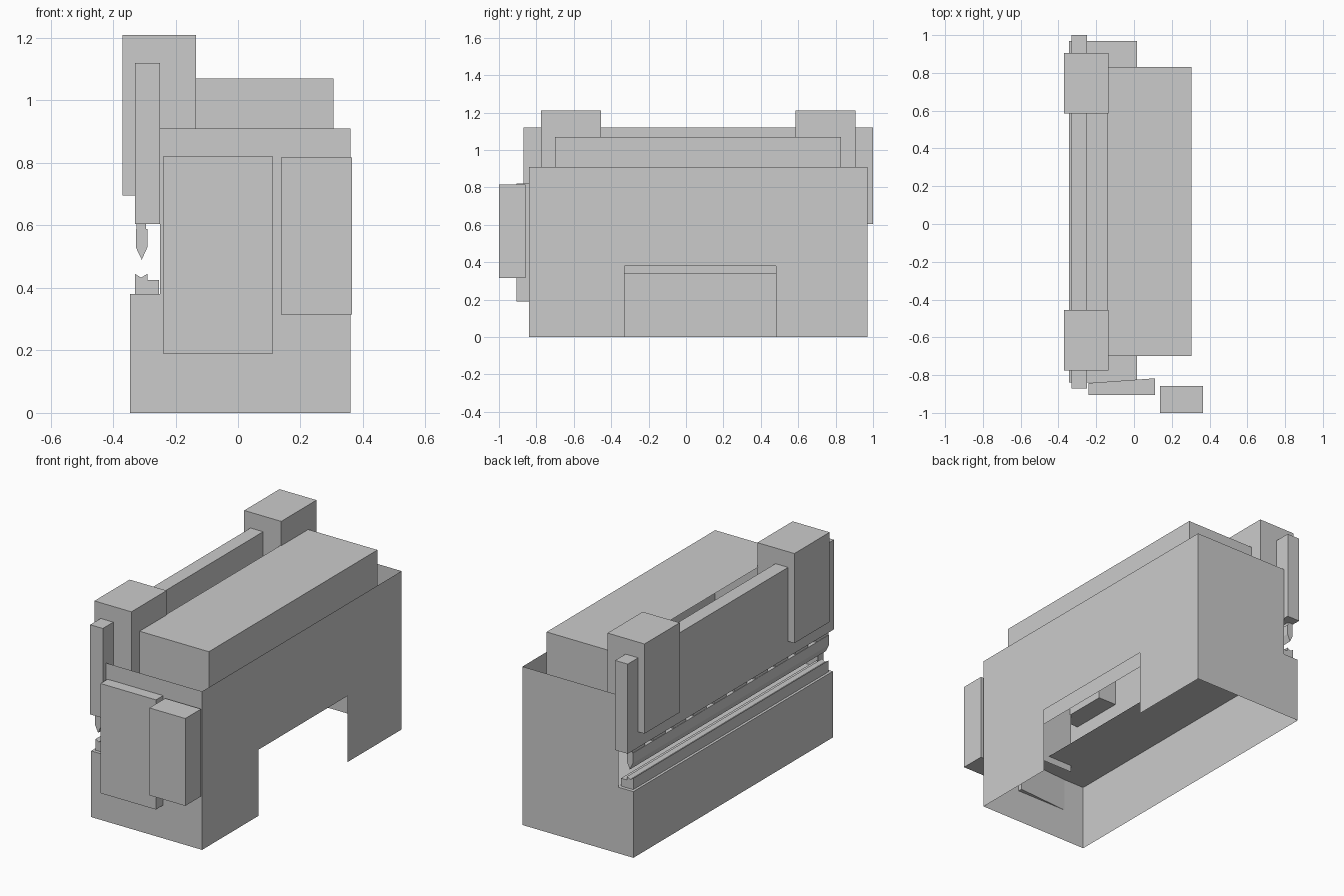
import bpy, bmesh
from mathutils import Vector

cube = bpy.data.objects.get("Cube")
if cube:
    bpy.data.objects.remove(cube, do_unlink=True)

grey = bpy.data.materials.new("machine_grey")
grey.use_nodes = True
tone = (0.6, 0.6, 0.6, 1)
grey.diffuse_color = tone
grey.node_tree.nodes["Principled BSDF"].inputs["Base Color"].default_value = tone


def place(axis, level, a, b):
    """Put a 2D profile point on the plane across the given axis."""
    return {"x": (level, a, b), "y": (a, level, b), "z": (a, b, level)}[axis]


def finish(name, bm):
    mesh = bpy.data.meshes.new(name)
    bm.to_mesh(mesh)
    bm.free()
    mesh.materials.append(grey)
    obj = bpy.data.objects.new(name, mesh)
    bpy.context.collection.objects.link(obj)
    return obj


def add_sheet(bm, axis, level, pts):
    return bm.faces.new([bm.verts.new(place(axis, level, *p)) for p in pts])


def rect(a0, a1, b0, b1):
    return [(a0, b0), (a1, b0), (a1, b1), (a0, b1)]


def prism(name, axis, lo, hi, pts):
    bm = bmesh.new()
    face = add_sheet(bm, axis, lo, pts)
    out = bmesh.ops.extrude_face_region(bm, geom=[face], use_keep_orig=True)
    verts = [g for g in out["geom"] if isinstance(g, bmesh.types.BMVert)]
    bmesh.ops.translate(bm, verts=verts, vec=Vector(place(axis, hi - lo, 0, 0)))
    bmesh.ops.recalc_face_normals(bm, faces=bm.faces)
    return finish(name, bm)


def box(name, x0, x1, y0, y1, z0, z1):
    return prism(name, "z", z0, z1, rect(x0, x1, y0, y1))


def shell(name, sheets):
    bm = bmesh.new()
    for sheet in sheets:
        add_sheet(bm, *sheet)
    bmesh.ops.remove_doubles(bm, verts=bm.verts, dist=0.0001)
    bmesh.ops.recalc_face_normals(bm, faces=bm.faces)
    return finish(name, bm)


# Sheet metal body: stepped ends, low working side, notched far side, bed
front, back = -0.84, 0.97
bed_x, throat_x, far_x = -0.345, -0.25, 0.36
bed_z, body_z = 0.38, 0.91
end = [(bed_x, 0), (far_x, 0), (far_x, body_z), (throat_x, body_z),
       (throat_x, bed_z), (bed_x, bed_z)]
notched = [(front, 0), (-0.33, 0), (-0.33, bed_z), (0.48, bed_z),
           (0.48, 0), (back, 0), (back, body_z), (front, body_z)]
shell("body_shell", [
    ("y", front, end),
    ("y", back, end),
    ("x", bed_x, rect(front, back, 0, bed_z)),
    ("x", far_x, notched),
    ("z", bed_z, rect(bed_x, 0.015, front, back)),
])

# Cover raised above the body, open below and towards the beam
cover_end = rect(-0.14, 0.305, 0.34, 1.07)
shell("top_cover", [
    ("z", 1.07, rect(-0.14, 0.305, -0.7, 0.83)),
    ("x", 0.305, rect(-0.7, 0.83, 0.34, 1.07)),
    ("y", -0.7, cover_end),
    ("y", 0.83, cover_end),
])

# Moving beam and its two drive housings
box("press_beam", -0.33, -0.25, -0.87, 1.0, 0.605, 1.12)
for name, y in (("front_drive_housing", -0.775), ("back_drive_housing", 0.585)):
    box(name, -0.37, -0.135, y, y + 0.32, 0.695, 1.21)

# Punch held by a row of clamps
prism("punch", "y", -0.83, 0.95,
      [(-0.327, 0.588), (-0.327, 0.53), (-0.308, 0.49), (-0.29, 0.53), (-0.29, 0.588)])
for i in range(10):
    y = -0.83 + i * 0.185
    box(f"punch_clamp_{i + 1}", -0.325, -0.295, y, y + 0.115, 0.588, 0.605)

# Grooved die and the rail behind it
prism("die", "y", -0.82, 0.95,
      [(-0.33, bed_z), (-0.29, bed_z), (-0.29, 0.445), (-0.31, 0.433), (-0.33, 0.445)])
box("die_rail", -0.29, -0.253, -0.82, 0.95, bed_z, 0.425)

# Cabinets on the front end
prism("side_cabinet", "z", 0.19, 0.82,
      [(-0.24, -0.905), (0.112, -0.905), (0.112, -0.817), (-0.24, -0.842)])
box("control_cabinet", 0.137, 0.365, -1.0, -0.857, 0.315, 0.817)
